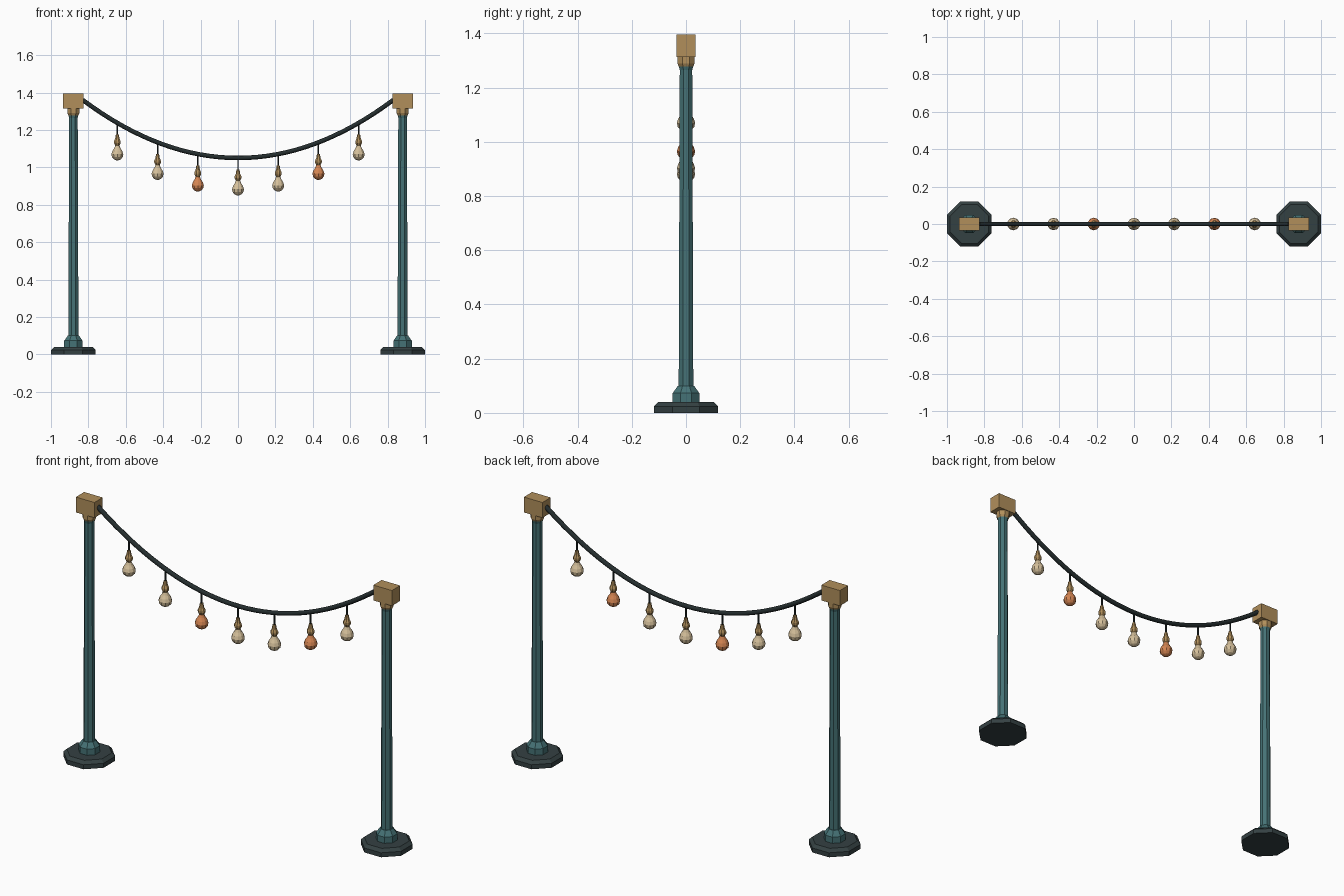
import bpy, bmesh, math

if "Cube" in bpy.data.objects:
    bpy.data.objects.remove(bpy.data.objects["Cube"])


def material(name, r, g, b):
    m = bpy.data.materials.new(name)
    m.diffuse_color = (r, g, b, 1)
    m.use_nodes = True
    m.node_tree.nodes["Principled BSDF"].inputs["Base Color"].default_value = m.diffuse_color
    return m


TEAL = material("teal_paint", 0.06, 0.17, 0.18)
IRON = material("dark_iron", 0.034, 0.052, 0.055)
BRASS = material("brass", 0.44, 0.275, 0.105)
CABLE = material("black_cable", 0.018, 0.027, 0.028)
CREAM = material("cream_glass", 0.67, 0.53, 0.33)
AMBER = material("amber_glass", 0.66, 0.235, 0.085)


def add_mesh(name, bm, mat):
    bmesh.ops.recalc_face_normals(bm, faces=bm.faces)
    me = bpy.data.meshes.new(name)
    bm.to_mesh(me)
    bm.free()
    me.materials.append(mat)
    ob = bpy.data.objects.new(name, me)
    bpy.context.collection.objects.link(ob)
    return ob


def turned(name, profile, mat, loc, sides=8):
    """Faceted turned solid; radii are measured to the flats, flats face x and y."""
    bm = bmesh.new()
    k = 1 / math.cos(math.pi / sides)
    rings = []
    for r, z in profile:
        ring = []
        for i in range(sides):
            a = 2 * math.pi * (i + 0.5) / sides
            ring.append(bm.verts.new((r * k * math.cos(a), r * k * math.sin(a), z)))
        rings.append(ring)
    for lo, hi in zip(rings, rings[1:]):
        for i in range(sides):
            j = (i + 1) % sides
            bm.faces.new((lo[i], lo[j], hi[j], hi[i]))
    bm.faces.new(rings[0])
    bm.faces.new(rings[-1])
    ob = add_mesh(name, bm, mat)
    ob.location = loc
    return ob


def box(name, size, mat, loc):
    bm = bmesh.new()
    bmesh.ops.create_cube(bm, size=1)
    bmesh.ops.scale(bm, vec=size, verts=bm.verts)
    ob = add_mesh(name, bm, mat)
    ob.location = loc
    return ob


# Two posts: foot, collar, shaft, brass neck and cap block
POST_X = 0.88
for side, s in (("left", -1), ("right", 1)):
    p = (s * POST_X, 0, 0)
    turned(side + "_foot", [(0.119, 0), (0.119, 0.024), (0.103, 0.04)], IRON, p)
    turned(side + "_collar", [(0.049, 0.04), (0.049, 0.073), (0.03, 0.1)], TEAL, p)
    turned(side + "_shaft", [(0.027, 0.09), (0.023, 1.265), (0.027, 1.28)], TEAL, p)
    turned(side + "_neck", [(0.025, 1.275), (0.032, 1.29), (0.032, 1.32)], BRASS, p)
    box(side + "_cap", (0.11, 0.07, 0.082), BRASS, (s * POST_X, 0, 1.355))

# Sagging cable
END_X = 0.83


def cable_z(x):
    return 1.05 + 0.31 * (x / END_X) ** 2


curve = bpy.data.curves.new("cable", "CURVE")
curve.dimensions = "3D"
curve.bevel_depth = 0.012
curve.bevel_resolution = 2
curve.use_fill_caps = True
N = 32
spline = curve.splines.new("POLY")
spline.points.add(N)
for i, pt in enumerate(spline.points):
    x = END_X * (2 * i / N - 1)
    pt.co = (x, 0, cable_z(x), 1)
curve.materials.append(CABLE)
cable = bpy.data.objects.new("cable", curve)
bpy.context.collection.objects.link(cable)
bpy.context.view_layer.objects.active = cable
cable.select_set(True)
bpy.ops.object.convert(target="MESH")

# Seven hanging bulbs, each with a drop cord and brass socket
SOCKET = [(0.008, -0.062), (0.012, -0.085), (0.018, -0.098),
          (0.018, -0.108), (0.011, -0.122)]
BULB = [(0.011, -0.12), (0.017, -0.135), (0.027, -0.151), (0.032, -0.167),
        (0.029, -0.182), (0.019, -0.194), (0.006, -0.2)]
for i in range(-3, 4):
    x = i * 0.215
    p = (x, 0, cable_z(x))
    n = str(i + 4)
    turned("drop_cord_" + n, [(0.004, 0), (0.004, -0.068)], CABLE, p, 6)
    turned("socket_" + n, SOCKET, BRASS, p, 8)
    turned("bulb_" + n, BULB, AMBER if i in (-1, 2) else CREAM, p, 10)
